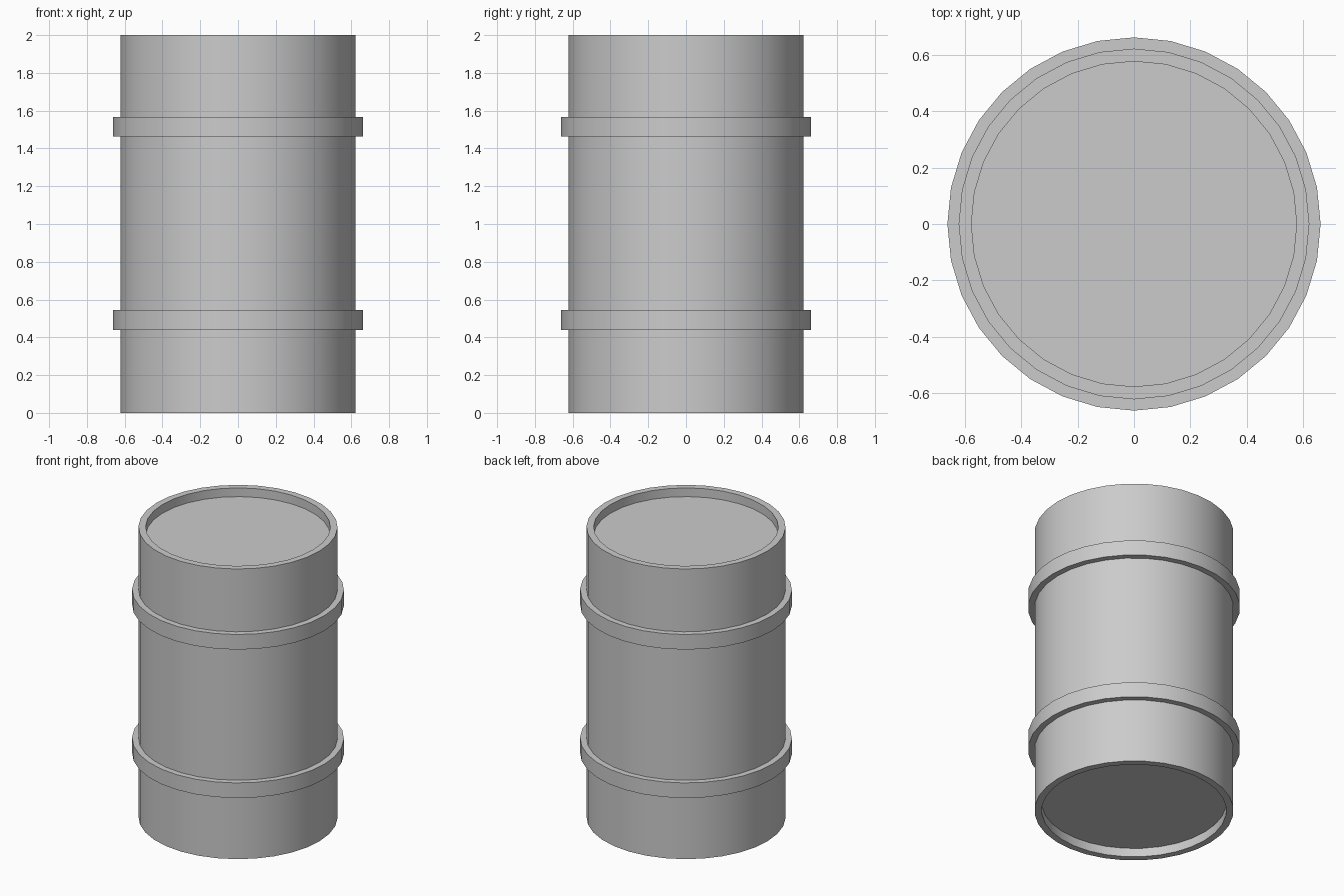
import bpy
import bmesh
import math

SIDES = 32

cube = bpy.data.objects.get("Cube")
if cube:
    bpy.data.objects.remove(cube, do_unlink=True)

steel = bpy.data.materials.new("grey_steel")
steel.use_nodes = True
grey = (0.6, 0.6, 0.6, 1)
steel.diffuse_color = grey
steel.node_tree.nodes["Principled BSDF"].inputs["Base Color"].default_value = grey


def lathe(name, profile, closed=False):
    """Revolve (radius, height) points around z; open profiles get capped ends."""
    bm = bmesh.new()
    rings = []
    for r, z in profile:
        angles = [2 * math.pi * i / SIDES for i in range(SIDES)]
        rings.append([bm.verts.new((r * math.cos(a), r * math.sin(a), z)) for a in angles])
    pairs = list(zip(rings, rings[1:]))
    if closed:
        pairs.append((rings[-1], rings[0]))
    else:
        bm.faces.new(rings[0])
        bm.faces.new(rings[-1])
    for low, high in pairs:
        for i in range(SIDES):
            j = (i + 1) % SIDES
            bm.faces.new((low[i], low[j], high[j], high[i]))
    bmesh.ops.recalc_face_normals(bm, faces=bm.faces)
    mesh = bpy.data.meshes.new(name)
    bm.to_mesh(mesh)
    bm.free()
    mesh.materials.append(steel)
    obj = bpy.data.objects.new(name, mesh)
    bpy.context.collection.objects.link(obj)
    bpy.ops.object.select_all(action="DESELECT")
    obj.select_set(True)
    bpy.context.view_layer.objects.active = obj
    bpy.ops.object.shade_smooth_by_angle(angle=math.radians(30))
    return obj


# Drum shell with recessed lid and base
WALL, INNER, HEIGHT, RECESS = 0.622, 0.577, 2.0, 0.06
lathe("drum_shell", [
    (INNER, RECESS), (INNER, 0), (WALL, 0),
    (WALL, HEIGHT), (INNER, HEIGHT), (INNER, HEIGHT - RECESS),
])

# Raised hoops around the wall
HOOP, HOOP_HEIGHT = 0.662, 0.104
for name, z in (("lower_hoop", 0.44), ("upper_hoop", 1.463)):
    top = z + HOOP_HEIGHT
    lathe(name, [(WALL - 0.01, z), (HOOP, z), (HOOP, top), (WALL - 0.01, top)], closed=True)
